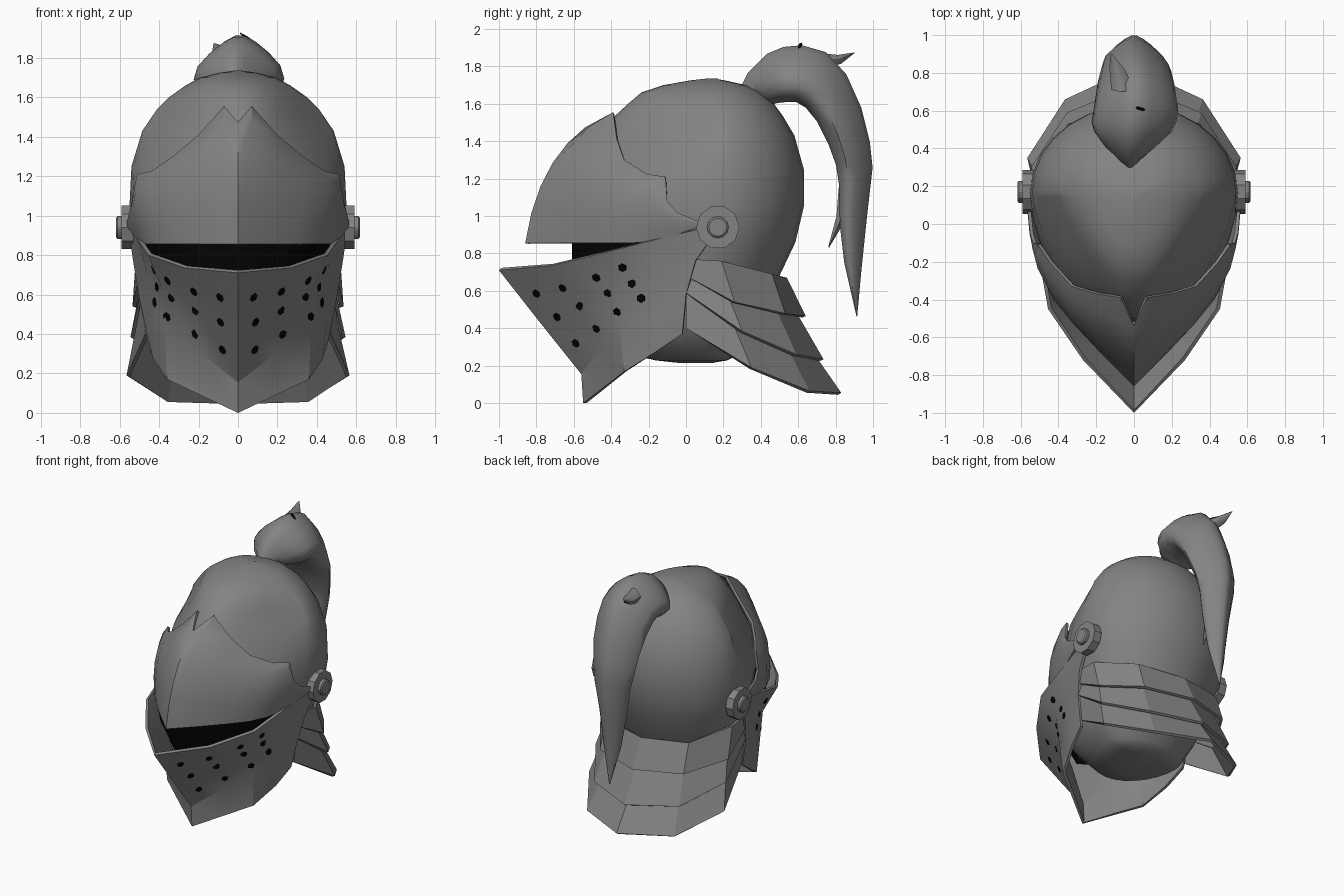
import bpy, bmesh, math
from mathutils import Vector, Matrix
from mathutils.bvhtree import BVHTree

if "Cube" in bpy.data.objects:
    bpy.data.objects.remove(bpy.data.objects["Cube"], do_unlink=True)


def material(name, value):
    mat = bpy.data.materials.new(name)
    mat.use_nodes = True
    colour = (value, value, value, 1)
    mat.diffuse_color = colour
    mat.node_tree.nodes["Principled BSDF"].inputs["Base Color"].default_value = colour
    return mat


STEEL = material("steel grey", 0.23)
BLACK = material("opening black", 0.001)


def finish(name, bm, mat=STEEL, thick=0, angle=30):
    """Turn a bmesh into an object, optionally thickened inwards."""
    mesh = bpy.data.meshes.new(name)
    bm.to_mesh(mesh)
    bm.free()
    mesh.materials.append(mat)
    obj = bpy.data.objects.new(name, mesh)
    bpy.context.collection.objects.link(obj)
    bpy.ops.object.select_all(action="DESELECT")
    obj.select_set(True)
    bpy.context.view_layer.objects.active = obj
    if thick:
        mod = obj.modifiers.new("thickness", "SOLIDIFY")
        mod.thickness, mod.offset = thick, -1
        bpy.ops.object.modifier_apply(modifier=mod.name)
    bpy.ops.object.shade_smooth_by_angle(angle=math.radians(angle))


def loft(rings, closed):
    """Skin between rows of points; closed rows get end caps."""
    bm = bmesh.new()
    rows = [[bm.verts.new(p) for p in ring] for ring in rings]
    n = len(rows[0])
    for a, b in zip(rows, rows[1:]):
        for i in range(n if closed else n - 1):
            j = (i + 1) % n
            bm.faces.new((a[i], a[j], b[j], b[i]))
    if closed:
        bm.faces.new(rows[0])
        bm.faces.new(rows[-1])
        bmesh.ops.recalc_face_normals(bm, faces=bm.faces)
    else:
        # point every sheet away from the middle of the head
        bm.normal_update()
        lean = sum(f.normal.xy.dot(f.calc_center_median().xy) for f in bm.faces)
        if lean < 0:
            bmesh.ops.reverse_faces(bm, faces=bm.faces)
    return bm


def mirrored(half):
    """Complete a row that starts on the centre plane."""
    return [(-x, y, z) for x, y, z in half[:0:-1]] + list(half)


def add_hole(bm, surface, start, direction, radius, stretch=1):
    """Lay a thin hexagon where a ray meets the surface."""
    spot, normal, _, _ = surface.ray_cast(Vector(start), Vector(direction))
    if spot:
        turn = normal.to_track_quat("Z", "Y").to_matrix().to_4x4()
        bmesh.ops.create_cone(bm, cap_ends=True, segments=6, radius1=radius, radius2=radius, depth=.006,
                              matrix=Matrix.Translation(spot) @ turn @ Matrix.Diagonal((1, stretch, 1, 1)))


# Skull: rings of height, half width, front, back and sharpness of the brow
skull = []
for z, w, front, back, sharp in [
        (.215, .08, -.04, .14, 1), (.228, .2, -.16, .22, 1), (.26, .3, -.3, .28, 1),
        (.45, .42, -.48, .4, 1), (.67, .46, -.52, .495, 1.1), (.86, .53, -.48, .585, 1.3),
        (1.05, .55, -.5, .63, 1.1), (1.25, .54, -.5, .63, 1.4), (1.43, .485, -.46, .58, 2.5),
        (1.54, .41, -.375, .515, 2.2), (1.6, .35, -.31, .47, 1.7), (1.66, .265, -.24, .4, 1.4),
        (1.7, .19, -.12, .32, 1.1), (1.725, .09, .02, .21, 1), (1.735, .02, .11, .15, 1)]:
    mid = min(.17, (front + back) / 2 + .1)
    ring = []
    for i in range(28):
        t = math.tau * i / 28
        s = math.sin(t)
        y = mid + s * (back - mid) if s > 0 else mid - abs(s) ** sharp * (mid - front)
        ring.append((w * math.cos(t), y, z))
    skull.append(ring)
finish("skull", loft(skull, True), angle=60)

# Upper visor: keeled sheet from its lower rim to the upper edge, notched in the middle
lower = [(0, -.86, .855), (.06, -.8, .855), (.17, -.69, .855), (.3, -.55, .855), (.4, -.43, .855),
         (.46, -.3, .855), (.49, -.18, .865), (.53, -.05, .9), (.56, .06, .94)]
upper = [(0, -.36, 1.57), (.07, -.39, 1.555), (.2, -.37, 1.41), (.33, -.33, 1.3), (.44, -.21, 1.225),
         (.51, -.11, 1.21), (.535, -.1, 1.08), (.55, -.05, 1.02), (.562, .07, .97)]
rows = []
for k in range(6):
    row = []
    for a, b in zip(map(Vector, lower), map(Vector, upper)):
        keel = a.x == 0
        t = k / 5 * (.76 if keel else 1)
        mid, rise = (a + b) / 2, b.z - a.z
        out = Vector((mid.x, mid.y, 0)).normalized()
        ctrl = mid + out * rise * (.23 if keel else .19) + Vector((0, 0, rise * .29))
        row.append(tuple(a * (1 - t) ** 2 + ctrl * 2 * t * (1 - t) + b * t * t))
    rows.append(mirrored(row))
finish("upper_visor", loft(rows, False), thick=.018)

# Lower visor: pointed rim, hollow cheeks and a flared chin band
rows = [
    [(0, -1, .71), (.27, -.72, .735), (.455, -.45, .8), (.5, -.2, .865), (.56, .19, .96)],
    [(0, -.78, .43), (.21, -.58, .52), (.38, -.375, .62), (.46, -.16, .7), (.53, .05, .76)],
    [(0, -.56, .155), (.19, -.45, .3), (.37, -.36, .44), (.45, -.16, .47), (.5, 0, .58)],
    [(0, -.55, 0), (.18, -.44, .085), (.36, -.33, .17), (.43, -.16, .275), (.46, -.02, .37)],
]
sheet = loft([mirrored(r) for r in rows], False)
cheeks = BVHTree.FromBMesh(sheet)
finish("lower_visor", sheet, thick=.02, angle=25)

# Breathing holes: thin dark hexagons laid on both cheeks
holes = [(-.8, .585), (-.69, .46), (-.59, .32), (-.66, .615), (-.57, .52), (-.48, .4),
         (-.48, .67), (-.42, .585), (-.37, .485), (-.34, .725), (-.29, .64), (-.24, .56)]
bm = bmesh.new()
for side in (-1, 1):
    for y, z in holes:
        add_hole(bm, cheeks, (side * 2, y, z), (-side, 0, 0), .025)
finish("breathing_holes", bm, BLACK)

# Dark interior seen through the eye slit
finish("eye_slit_interior", loft([mirrored(r) for r in [
    [(0, -.61, .95), (.25, -.57, .95), (.39, -.38, .95), (.465, -.13, .95)],
    [(0, -.61, .74), (.25, -.57, .74), (.4, -.39, .75), (.468, -.13, .78)],
    [(0, -.61, .5), (.17, -.5, .5), (.3, -.38, .5), (.4, -.14, .5)],
]], False), BLACK)

# Neck guard: three overlapping lames
lames = {
    "upper": ([(0, .54, .67), (.345, .46, .69), (.52, .19, .76), (.51, .02, .77)],
              [(0, .64, .465), (.35, .53, .48), (.535, .26, .54), (.505, 0, .68)]),
    "middle": ([(0, .57, .52), (.32, .47, .53), (.5, .22, .59), (.49, 0, .67)],
               [(0, .735, .235), (.355, .59, .26), (.545, .3, .385), (.5, 0, .59)]),
    "lower": ([(0, .66, .3), (.32, .53, .32), (.51, .25, .43), (.485, 0, .6)],
              [(0, .83, .055), (.365, .66, .065), (.565, .35, .19), (.47, 0, .4)]),
}
for name, edges in lames.items():
    finish(name + "_neck_lame", loft([mirrored(e) for e in edges], False), thick=.02, angle=15)

# Visor pivots: ten-sided washer and raised boss on each side
for side, label in ((1, "left"), (-1, "right")):
    for part, steps, sides in (("pivot_washer", [(.53, .116), (.59, .116)], 10),
                               ("pivot_boss", [(.58, .058), (.61, .058), (.618, .048)], 12)):
        rings = [[(side * x, .17 + r * math.cos(math.tau * i / sides), .94 + r * math.sin(math.tau * i / sides))
                  for i in range(sides)] for x, r in steps]
        finish(label + "_" + part, loft(rings, True))


def lock(name, stations, sides):
    """Hair lock, narrower outside: stations give x, outer y z, inner y z and half width."""
    rings = []
    for x, oy, oz, iy, iz, w in stations:
        outer, inner = Vector((x, oy, oz)), Vector((x, iy, iz))
        ring = []
        for i in range(sides):
            c, s = math.cos(math.tau * i / sides), math.sin(math.tau * i / sides)
            ring.append((outer + inner) / 2 + Vector((w * c * (1 - .5 * s), 0, 0)) + (outer - inner) / 2 * s)
        rings.append(ring)
    bm = loft(rings, True)
    surface = BVHTree.FromBMesh(bm)
    finish(name, bm, angle=60)
    return surface


# Plume with two stray locks and a dark parting on top
plume = lock("plume", [
    (-.02, .29, 1.69, .47, 1.59, .08), (-.02, .33, 1.77, .48, 1.6, .13),
    (-.005, .43, 1.87, .52, 1.605, .19), (0, .52, 1.908, .55, 1.605, .205),
    (.01, .62, 1.917, .59, 1.605, .205), (.01, .75, 1.88, .64, 1.575, .195),
    (.01, .86, 1.76, .7, 1.5, .185), (.01, .94, 1.58, .76, 1.38, .17),
    (0, .985, 1.4, .8, 1.27, .15), (0, 1, 1.26, .815, 1.17, .13), (0, .97, 1, .815, 1.0, .1),
    (0, .94, .72, .845, .75, .063), (0, .915, .46, .91, .47, .005)], 14)
lock("top_lock", [(-.06, .7, 1.88, .72, 1.78, .06), (-.09, .81, 1.865, .83, 1.81, .04),
                  (-.12, .9, 1.875, .9, 1.87, .004)], 6)
lock("back_lock", [(.02, .9, 1.15, .81, 1.15, .05), (.02, .87, 1.0, .8, 1.0, .035),
                   (.02, .765, .83, .76, .835, .004)], 6)
bm = bmesh.new()
add_hole(bm, plume, (.035, .61, 3), (0, 0, -1), .01, 3)
finish("plume_parting", bm, BLACK)
